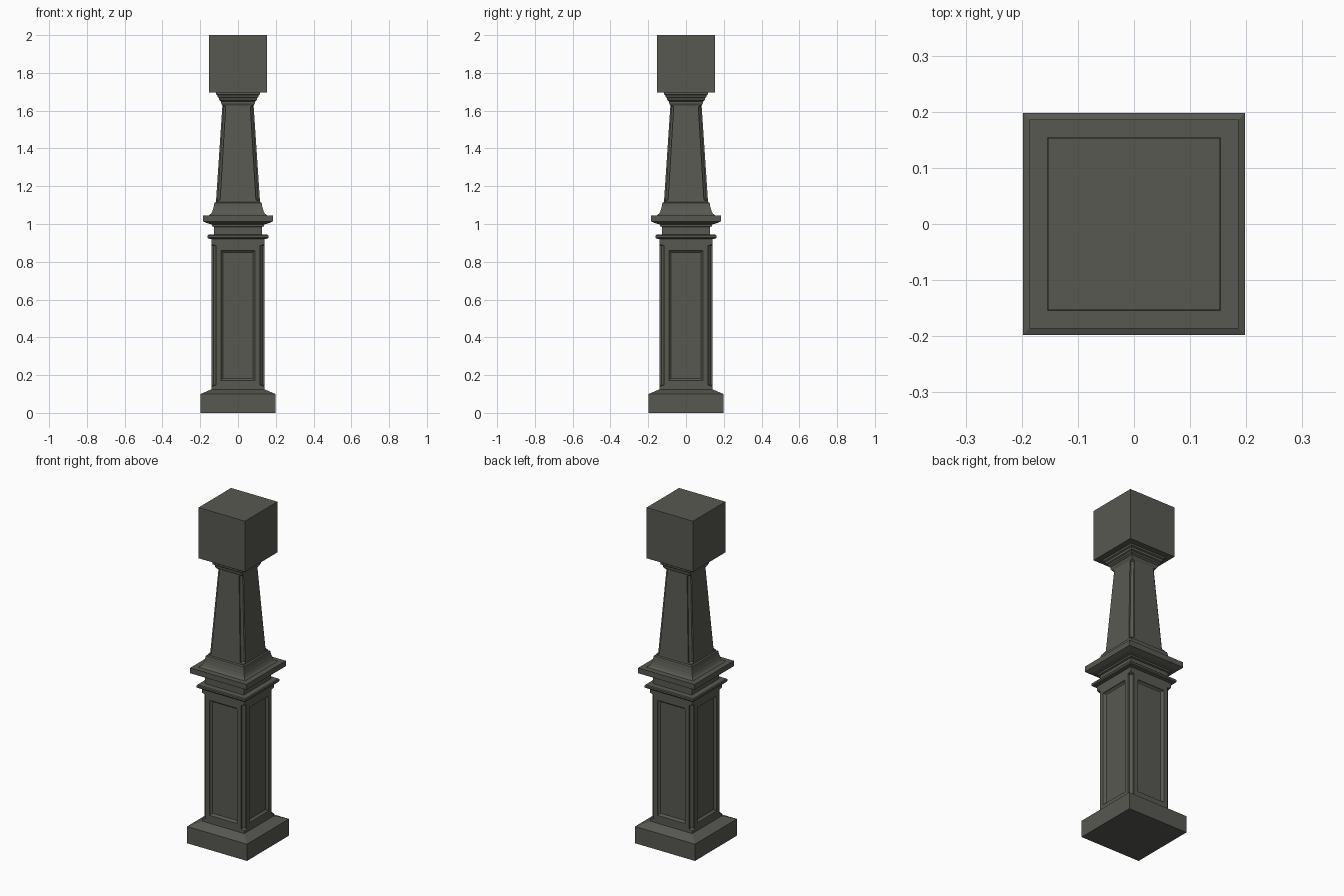
import bpy
import bmesh
from mathutils import Matrix, Vector

cube = bpy.data.objects.get("Cube")
if cube:
    bpy.data.objects.remove(cube, do_unlink=True)

COLOUR = (0.098, 0.098, 0.084, 1.0)
paint = bpy.data.materials.new("dark_grey_paint")
paint.use_nodes = True
paint.diffuse_color = COLOUR
paint.node_tree.nodes["Principled BSDF"].inputs["Base Color"].default_value = COLOUR


def ring(bm, half, z, cut):
    """Square ring whose corners carry a chamfer set back by a small step."""
    step = cut * 0.4
    corner = [(half, half - cut), (half - step, half - cut),
              (half - cut, half - step), (half - cut, half)]
    return [bm.verts.new(Matrix.Rotation(turn * 1.5707963, 3, "Z") @ Vector((x, y, z)))
            for turn in range(4) for x, y in corner]


def square_part(name, rows, panels=False):
    """Loft rows of (half width, height, optional corner cut) into a solid."""
    bm = bmesh.new()
    rings = [ring(bm, r[0], r[1], r[2] if len(r) > 2 else 0) for r in rows]
    count = len(rings[0])
    for low, high in zip(rings, rings[1:]):
        for i in range(count):
            j = (i + 1) % count
            bm.faces.new((low[i], low[j], high[j], high[i]))
    bm.faces.new(rings[0][::-1])
    bm.faces.new(rings[-1])
    bmesh.ops.remove_doubles(bm, verts=bm.verts, dist=0.00005)
    bm.normal_update()
    if panels:
        # Sunk panel with a sloped moulding on each broad side
        sides = [f for f in bm.faces if abs(f.normal.z) < 0.1 and f.calc_area() > 0.1]
        bmesh.ops.inset_individual(bm, faces=sides, thickness=0.036)
        bmesh.ops.inset_individual(bm, faces=sides, thickness=0.004, depth=-0.008)
        bmesh.ops.inset_individual(bm, faces=sides, thickness=0.010, depth=-0.006)
    mesh = bpy.data.meshes.new(name)
    bm.to_mesh(mesh)
    bm.free()
    mesh.materials.append(paint)
    obj = bpy.data.objects.new(name, mesh)
    bpy.context.collection.objects.link(obj)
    return obj


# Foot block with sloped top
square_part("base", [(0.198, 0), (0.198, 0.1), (0.14, 0.125)])

# Panelled lower shaft with stopped corner cuts
square_part("lower_shaft", [(0.139, 0.12), (0.139, 0.14), (0.139, 0.147, 0.023),
                            (0.139, 0.885, 0.023), (0.139, 0.892), (0.139, 0.925)], True)

# Rounded band and the neck above it
square_part("lower_band", [(0.139, 0.92), (0.157, 0.923), (0.161, 0.928),
                           (0.161, 0.938), (0.157, 0.943), (0.128, 0.945)])
square_part("neck", [(0.128, 0.94), (0.128, 0.985), (0.137, 0.988), (0.137, 0.998)])

# Wide ledge
square_part("ledge", [(0.14, 0.998), (0.16, 1.003), (0.186, 1.014), (0.186, 1.046)])

# Hollow moulding and tapered upper shaft with stopped corner cuts
square_part("upper_shaft", [(0.155, 1.045), (0.142, 1.056), (0.135, 1.07), (0.129, 1.09),
                            (0.125, 1.112), (0.117, 1.116), (0.117, 1.12),
                            (0.116, 1.127, 0.021), (0.083, 1.622, 0.018),
                            (0.083, 1.63), (0.083, 1.64)])

# Stepped moulding below the top block
square_part("upper_moulding", [(0.083, 1.628), (0.089, 1.638), (0.089, 1.648),
                               (0.1, 1.656), (0.1, 1.666), (0.106, 1.67),
                               (0.11, 1.682), (0.117, 1.686), (0.117, 1.698)])

square_part("top_block", [(0.153, 1.697), (0.153, 2)])
